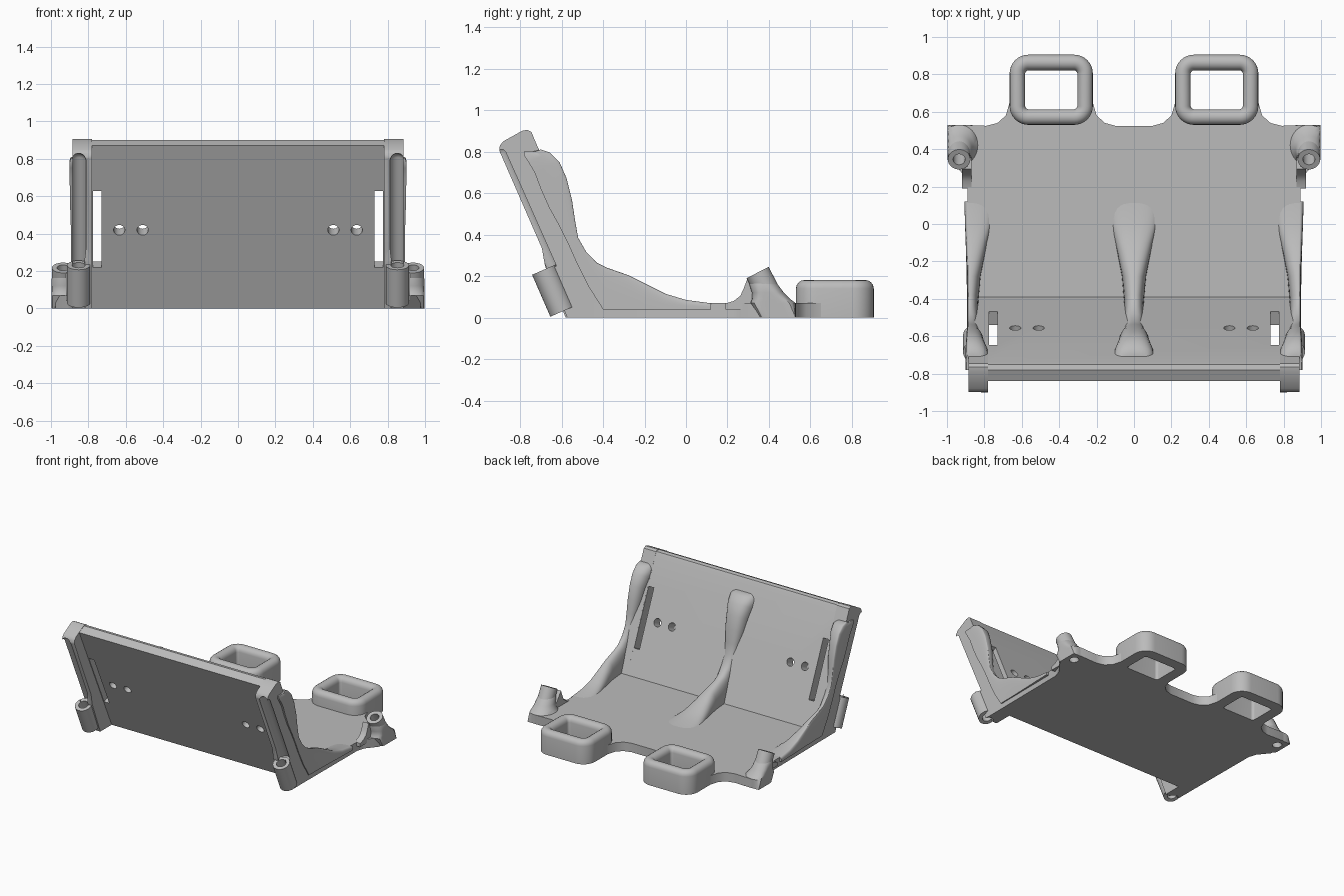
import bpy, bmesh, math
from mathutils import Vector

cube = bpy.data.objects.get("Cube")
if cube:
    bpy.data.objects.remove(cube, do_unlink=True)

GREY = (0.5, 0.5, 0.5, 1)
mat = bpy.data.materials.new("light grey plastic")
mat.use_nodes = True
mat.diffuse_color = GREY
mat.node_tree.nodes["Principled BSDF"].inputs["Base Color"].default_value = GREY
parts = []


def finish(name, bm, keep=True):
    bmesh.ops.recalc_face_normals(bm, faces=bm.faces)
    mesh = bpy.data.meshes.new(name)
    bm.to_mesh(mesh)
    bm.free()
    mesh.materials.append(mat)
    obj = bpy.data.objects.new(name, mesh)
    bpy.context.collection.objects.link(obj)
    obj.hide_render = not keep
    if keep:
        parts.append(obj)
    return obj


def loft(name, rings, loop=False, keep=True):
    """Skin closed rings; cap the ends, or join last ring to first."""
    bm = bmesh.new()
    rows = [[bm.verts.new(p) for p in ring] for ring in rings]
    n = len(rows[0])
    for i in range(len(rows) if loop else len(rows) - 1):
        a, b = rows[i], rows[(i + 1) % len(rows)]
        for j in range(n):
            k = (j + 1) % n
            bm.faces.new((a[j], a[k], b[k], b[j]))
    if not loop:
        bm.faces.new(rows[0])
        bm.faces.new(rows[-1])
    return finish(name, bm, keep)


def prism(name, profile, x0, x1, keep=True):
    return loft(name, [[(x, y, z) for y, z in profile] for x in (x0, x1)], keep=keep)


def rod(name, a, b, r, keep=True):
    """Round bar between two points."""
    a, b = Vector(a), Vector(b)
    turn = (b - a).to_track_quat('Z', 'Y')
    circle = [turn @ Vector((r * math.cos(t), r * math.sin(t), 0))
              for t in (math.tau * i / 32 for i in range(32))]
    return loft(name, [[p + c for c in circle] for p in (a, b)], keep=keep)


def cut(obj, cutter):
    mod = obj.modifiers.new("cut", 'BOOLEAN')
    mod.operation, mod.solver, mod.object = 'DIFFERENCE', 'EXACT', cutter
    bpy.context.view_layer.update()
    deps = bpy.context.evaluated_depsgraph_get()
    mesh = bpy.data.meshes.new_from_object(obj.evaluated_get(deps))
    obj.modifiers.clear()
    obj.data = mesh


# Leaning back panel with strap slots and screw holes
SLOPE = 0.45
N = Vector((0, 0.912, 0.41))


def inner(z):
    return -0.36 - SLOPE * z


panel = prism("back_panel", [(-0.84, 0.87), (-0.78, 0.9), (-0.75, 0.895), (-0.738, 0.875),
                             (-0.36, 0), (-0.44, 0)], -0.785, 0.785)
for s in (1, -1):
    ends = [Vector((0, inner(z), z)) for z in (0.25, 0.66)]
    corners = [ends[0] - N * .2, ends[0] + N * .1, ends[1] + N * .1, ends[1] - N * .2]
    cutters = [prism("slot_cutter", [(c.y, c.z) for c in corners], s * 0.73, s * 0.775, False)]
    for x in (0.51, 0.635):
        c = Vector((s * x, inner(0.45), 0.45))
        cutters.append(rod("hole_cutter", c - N * .2, c + N * .1, 0.03, False))
    for c in cutters:
        cut(panel, c)
        bpy.data.objects.remove(c)

# Floor plate, with fillets running into the rear loops and corner tubes
half = [(0.1, .525), (.155, .54), (.2, .58), (.22, .65), (.26, .6), (.62, .6), (.665, .65),
        (.685, .58), (.73, .54), (.79, .525), (.93, .53), (.975, .51), (.995, .46),
        (.975, .34), (.91, .26), (.89, .2), (.885, -.44)]
outline = half + [(-x, y) for x, y in reversed(half)]
floor = loft("floor_plate", [[(x, y, z) for x, y in outline] for z in (0, 0.07)])

# Ridge sections: crest y, crest z, half width, base y, base z
SECTIONS = [(-.735, .8, .07, -.78, .8), (-.7, .81, .1, -.78, .78), (-.655, .795, .11, -.76, .75),
            (-.61, .75, .105, -.73, .7), (-.575, .67, .09, -.7, .62), (-.55, .57, .08, -.66, .53),
            (-.535, .47, .06, -.61, .44), (-.52, .385, .05, -.57, .36),
            (-.48, .315, .05, -.53, .27), (-.43, .265, .05, -.47, .15),
            (-.38, .24, .055, -.4, .04), (-.28, .205, .065, -.28, .04),
            (-.2, .165, .08, -.2, .04), (-.1, .115, .1, -.1, .04),
            (0, .085, .125, 0, .04), (.12, .069, .145, .12, .04)]


def ridge(name, cx, left, right):
    rings = []
    for py, pz, w, by, bz in SECTIONS:
        ring = []
        for k in range(-10, 11):
            a = k / 10 * math.pi / 2
            h = max(math.cos(a), 0) ** 0.6
            off = math.copysign(abs(math.sin(a)) ** 0.8, a) * w
            off *= left if off > 0 else right
            ring.append((cx + off, by + (py - by) * h, bz + (pz - bz) * h))
        rings.append(ring)
    return loft(name, rings)


ridge("centre_divider", 0, 1, 1)
ridge("left_wing", 0.885, 0.15, 1)
ridge("right_wing", -0.885, 1, 0.15)


def rounded_rect(cx, cy, hx, hy, r, z):
    pts = []
    for q, (sx, sy) in enumerate([(1, 1), (-1, 1), (-1, -1), (1, -1)]):
        for i in range(9):
            a = (q + i / 8) * math.pi / 2
            pts.append((cx + sx * (hx - r) + r * math.cos(a),
                        cy + sy * (hy - r) + r * math.sin(a), z))
    return pts


for s, side in ((1, "left"), (-1, "right")):
    # Front rail with cord groove
    rail = prism(side + "_front_rail",
                 [(-.9, .805), (-.897, .83), (-.88, .85), (-.79, .9), (-.765, .905), (-.745, .895),
                  (-.735, .87), (-.36, 0), (-.58, 0), (-.68, .25), (-.694, .333)],
                 s * 0.78, s * 0.885)
    x = s * 0.852
    groove = rod("groove_cutter", (x, -.89, .79), (x, -.645, .24), 0.04, False)
    bm = bmesh.new()
    bmesh.ops.create_uvsphere(bm, u_segments=24, v_segments=12, radius=0.0395)
    bmesh.ops.translate(bm, verts=bm.verts, vec=(x, -.89, .79))
    tip = finish("groove_tip_cutter", bm, False)

    # Front cord tube
    top, bottom = Vector((x, -.685, .231)), Vector((x, -.597, .029))
    d = (top - bottom) * 0.3
    tube = rod(side + "_front_tube", bottom, top, 0.062)
    bore = rod("bore_cutter", bottom - d, top + d, 0.035, False)
    cut(tube, bore)
    for c in (groove, tip, bore):
        cut(rail, c)
        bpy.data.objects.remove(c)

    # Rear cord tube with flared foot
    x = s * 0.935
    top, bottom = Vector((x, .345, .217)), Vector((x, .442, .03))
    d = (top - bottom) * 0.6
    tube = rod(side + "_rear_tube", bottom, top, 0.06)
    bore = rod("bore_cutter", bottom - d, top + d, 0.032, False)
    rings = []
    for z, r in ((0, .1), (.07, .1), (.09, .083), (.12, .07), (.16, .062), (.18, .05)):
        rings.append([(s * min(.935 + r * math.cos(t), .996),
                       min(.457 - .52 * z + r * 1.1 * math.sin(t), .528), z)
                      for t in (math.tau * i / 32 for i in range(32))])
    foot = loft(side + "_rear_foot", rings)
    gusset = prism(side + "_rear_gusset",
                   [(.19, .068), (.23, .08), (.262, .105), (.278, .14), (.295, .185),
                    (.36, .1), (.4, .04), (.19, .04)], s * 0.87, s * 0.92)
    for part in (tube, foot, floor, gusset):
        cut(part, bore)
    bpy.data.objects.remove(bore)

    # Rear strap loop with rounded top
    steps = [(0, 0)]
    for i in range(9):
        a = math.pi * i / 8
        steps.append((0.0415 * (1 - math.cos(a)), 0.14 + 0.041 * math.sin(a)))
    steps.append((0.083, 0))
    loft(side + "_rear_loop",
         [rounded_rect(s * 0.4425, 0.7175, .2225 - o, .1875 - o, max(.1 - o, .02), z)
          for o, z in steps], loop=True)

# Smooth rounded surfaces, keep hard edges
bpy.ops.object.select_all(action='DESELECT')
for obj in parts:
    obj.select_set(True)
    bpy.context.view_layer.objects.active = obj
bpy.ops.object.shade_smooth_by_angle(angle=math.radians(35))
